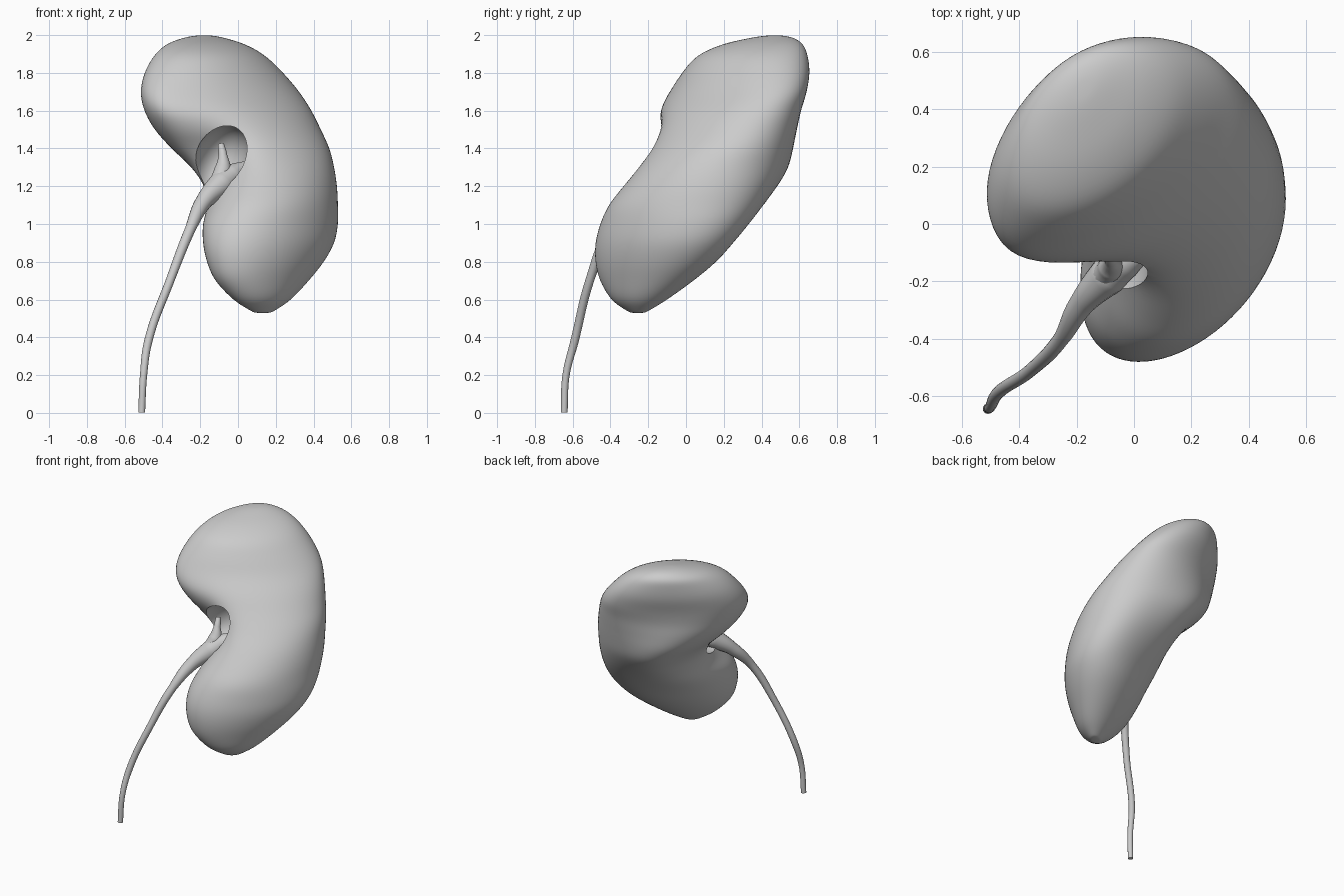
import bpy, bmesh, math
from mathutils import Vector

if "Cube" in bpy.data.objects:
    bpy.data.objects.remove(bpy.data.objects["Cube"])

# Horizontal slices of the kidney body: z, x min, x max, y min, y max, skew
SLICES = [
    (0.530, 0.09, 0.17, -0.29, -0.22, .4),
    (0.545, 0.06, 0.20, -0.32, -0.19, .4),
    (0.60, -0.025, 0.28, -0.395, -0.10, .4),
    (0.70, -0.12, 0.375, -0.455, 0.04, .43),
    (0.80, -0.165, 0.455, -0.48, 0.16, .42),
    (0.90, -0.185, 0.51, -0.48, 0.25, .40),
    (1.00, -0.185, 0.53, -0.455, 0.33, .35),
    (1.10, -0.165, 0.53, -0.41, 0.40, .28),
    (1.20, -0.18, 0.525, -0.335, 0.46, .20),
    (1.30, -0.245, 0.51, -0.26, 0.515, .14),
    (1.40, -0.35, 0.485, -0.20, 0.555, .17),
    (1.50, -0.44, 0.44, -0.165, 0.585, .27),
    (1.60, -0.495, 0.39, -0.135, 0.61, .38),
    (1.70, -0.515, 0.325, -0.08, 0.64, .46),
    (1.80, -0.495, 0.24, -0.02, 0.655, .44),
    (1.89, -0.445, 0.145, 0.06, 0.645, .40),
    (1.95, -0.38, 0.04, 0.19, 0.62, .38),
    (1.985, -0.29, -0.07, 0.34, 0.57, .38),
    (1.998, -0.22, -0.14, 0.43, 0.51, .4),
]
SIDES, STEPS = 72, 5


def interpolate(rows, steps):
    out = []
    last = len(rows) - 1
    for i in range(last):
        a, b = rows[max(i - 1, 0)], rows[i]
        c, d = rows[i + 1], rows[min(i + 2, last)]
        for k in range(steps):
            t = k / steps
            out.append([q + .5 * t * (r - p + t * (2*p - 5*q + 4*r - s + t * (3*(q - r) + s - p)))
                        for p, q, r, s in zip(a, b, c, d)])
    out.append(list(rows[-1]))
    return out


def bell(x, centre, width):
    return math.exp(-((x - centre) / width) ** 2)


def activate(ob):
    bpy.ops.object.select_all(action='DESELECT')
    ob.select_set(True)
    bpy.context.view_layer.objects.active = ob


# Kidney body lofted through the slices: soft dent at the hilum, fuller rear left
bm = bmesh.new()
hilum = Vector((-0.16, -0.20, 1.33))
rings = []
for z, x0, x1, y0, y1, skew in interpolate(SLICES, STEPS):
    lag = math.acos(skew)
    rear = .10 * bell(z, 1.22, .25)
    front = .03 * bell(z, 1.64, .14)
    ring = []
    for i in range(SIDES):
        t = 2 * math.pi * i / SIDES
        p = Vector(((x0 + x1) / 2 + (x1 - x0) / 2 * math.cos(t),
                    (y0 + y1) / 2 + (y1 - y0) / 2 * math.cos(t - lag), z))
        p += Vector((.05, .11, 0)) * bell((p - hilum).length, 0, .17)
        p += Vector((-.35, .93, 0)) * rear * bell(t, 2.25, .65)
        p += Vector((-.4, -.9, 0)) * front * bell(t, 3.75, .4)
        ring.append(bm.verts.new(p))
    rings.append(ring)
for a, b in zip(rings, rings[1:]):
    for i in range(SIDES):
        j = (i + 1) % SIDES
        bm.faces.new((a[i], a[j], b[j], b[i]))
for ring, h in ((rings[0], -.005), (rings[-1], .002)):
    mid = sum((v.co for v in ring), Vector()) / SIDES
    tip = bm.verts.new(mid + Vector((0, 0, h)))
    for i in range(SIDES):
        bm.faces.new((ring[i], ring[(i + 1) % SIDES], tip))
bmesh.ops.recalc_face_normals(bm, faces=bm.faces)
mesh = bpy.data.meshes.new("kidney_body")
bm.to_mesh(mesh)
bm.free()
kidney = bpy.data.objects.new("kidney_body", mesh)
bpy.context.collection.objects.link(kidney)
smooth = kidney.modifiers.new("smooth", 'SMOOTH')
smooth.factor, smooth.iterations = .5, 8

# Renal sinus hollow cut into the hilum
bpy.ops.mesh.primitive_uv_sphere_add(segments=48, ring_count=24, radius=1,
                                     location=(-0.095, -0.11, 1.335), rotation=(0, math.radians(25), 0))
cutter = bpy.context.object
cutter.name = "sinus_cutter"
cutter.scale = (.14, .20, .195)
cutter.hide_render = True
cut = kidney.modifiers.new("sinus", 'BOOLEAN')
cut.operation, cut.solver, cut.object = 'DIFFERENCE', 'EXACT', cutter
activate(kidney)
for name in ("smooth", "sinus"):
    bpy.ops.object.modifier_apply(modifier=name)
bpy.data.objects.remove(cutter)
activate(kidney)
bpy.ops.object.shade_smooth_by_angle(angle=math.radians(40))


# Tapered tubes: points are x, y, z, radius
def tube(name, points):
    cu = bpy.data.curves.new(name, 'CURVE')
    cu.dimensions = '3D'
    cu.bevel_depth, cu.bevel_resolution, cu.resolution_u = 1, 6, 10
    cu.use_fill_caps = True
    sp = cu.splines.new('BEZIER')
    sp.bezier_points.add(len(points) - 1)
    for bp, (x, y, z, r) in zip(sp.bezier_points, points):
        bp.co, bp.radius = (x, y, z), r
        bp.handle_left_type = bp.handle_right_type = 'AUTO'
    ob = bpy.data.objects.new(name, cu)
    bpy.context.collection.objects.link(ob)
    activate(ob)
    bpy.ops.object.convert(target='MESH')
    ob = bpy.context.object
    ob.name = name
    bpy.ops.object.shade_smooth_by_angle(angle=math.radians(50))


# Ureter rising into the pelvis and the upper calyx branch
tube("ureter", [(-.51, -.645, .002, .018), (-.50, -.635, .2, .019), (-.475, -.59, .38, .022),
                (-.36, -.51, .70, .023), (-.254, -.40, .97, .028), (-.18, -.275, 1.12, .045),
                (-.09, -.18, 1.21, .068), (-.03, -.13, 1.26, .06), (.04, -.09, 1.30, .035)])
tube("upper_calyx", [(-.11, -.19, 1.2, .05), (-.08, -.15, 1.29, .045),
                     (-.08, -.13, 1.36, .024), (-.09, -.10, 1.42, .017)])
